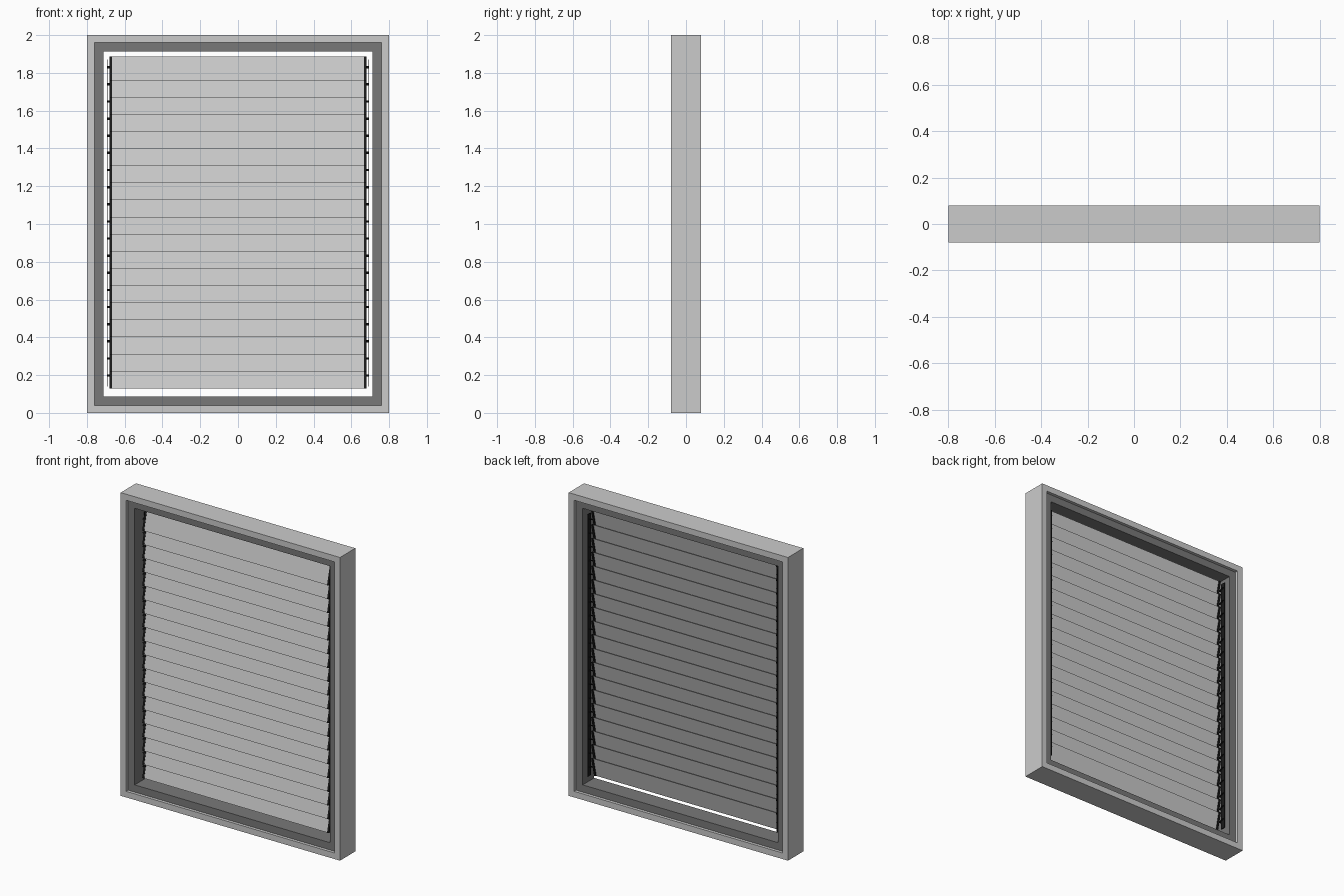
import bpy
import bmesh
from mathutils import Vector

cube = bpy.data.objects.get("Cube")
if cube:
    bpy.data.objects.remove(cube, do_unlink=True)


def material(name, value):
    mat = bpy.data.materials.new(name)
    mat.use_nodes = True
    color = (value, value, value, 1)
    mat.diffuse_color = color
    mat.node_tree.nodes["Principled BSDF"].inputs["Base Color"].default_value = color
    return mat


light_grey = material("light grey", 0.6)
dark_grey = material("dark grey", 0.19)
black = material("black", 0.01)

WIDTH, HEIGHT = 1.6, 2.0


def finish(name, bm, mat):
    bmesh.ops.recalc_face_normals(bm, faces=bm.faces)
    mesh = bpy.data.meshes.new(name)
    bm.to_mesh(mesh)
    bm.free()
    mesh.materials.append(mat)
    obj = bpy.data.objects.new(name, mesh)
    bpy.context.collection.objects.link(obj)
    return obj


def frame_ring(name, outer, inner, half_depth, mat):
    """Rectangular frame between two margins measured from the outside edge."""
    bm = bmesh.new()
    loops = []
    for margin, y in ((outer, -half_depth), (inner, -half_depth),
                      (inner, half_depth), (outer, half_depth)):
        x = WIDTH / 2 - margin
        corners = ((-x, margin), (x, margin), (x, HEIGHT - margin), (-x, HEIGHT - margin))
        loops.append([bm.verts.new((cx, y, cz)) for cx, cz in corners])
    for k in range(4):
        a, b = loops[k], loops[(k + 1) % 4]
        for i in range(4):
            j = (i + 1) % 4
            bm.faces.new((a[i], a[j], b[j], b[i]))
    return finish(name, bm, mat)


def prism(name, profile, x0, x1, mat):
    """Extrude a (y, z) profile along x."""
    bm = bmesh.new()
    face = bm.faces.new([bm.verts.new((x0, y, z)) for y, z in profile])
    new = bmesh.ops.extrude_face_region(bm, geom=[face])["geom"]
    bmesh.ops.translate(bm, vec=Vector((x1 - x0, 0, 0)),
                        verts=[v for v in new if isinstance(v, bmesh.types.BMVert)])
    return finish(name, bm, mat)


def tilted(z_top, height, y_bottom, y_top, thick):
    t = thick / 2
    z_low = z_top - height
    return [(y_bottom - t, z_low), (y_bottom + t, z_low),
            (y_top + t, z_top), (y_top - t, z_top)]


# Outer casing and the recessed inner frame
frame_ring("outer_frame", 0, 0.04, 0.08, light_grey)
frame_ring("inner_frame", 0.035, 0.088, 0.06, dark_grey)

# Overlapping slats, with black caps and link plates at both ends
SLATS, PITCH, TOP, TALL = 19, 0.0907, 1.886, 0.125
for i in range(SLATS):
    z = TOP - i * PITCH
    prism(f"slat_{i + 1}", tilted(z, TALL, -0.022, 0.008, 0.004), -0.668, 0.668, light_grey)
    for side, s in (("left", 1), ("right", -1)):
        prism(f"{side}_end_cap_{i + 1}", tilted(z, TALL, -0.02, 0.01, 0.012),
              s * 0.668, s * 0.681, black)
        prism(f"{side}_link_pin_{i + 1}", tilted(z - 0.05, 0.012, 0, 0.03, 0.012),
              s * 0.68, s * 0.694, black)

# Lift strips that tie the slat ends together
for side, s in (("left", 1), ("right", -1)):
    prism(f"{side}_lift_strip", tilted(1.87, 1.73, 0.025, 0.025, 0.03),
          s * 0.688, s * 0.692, black)
